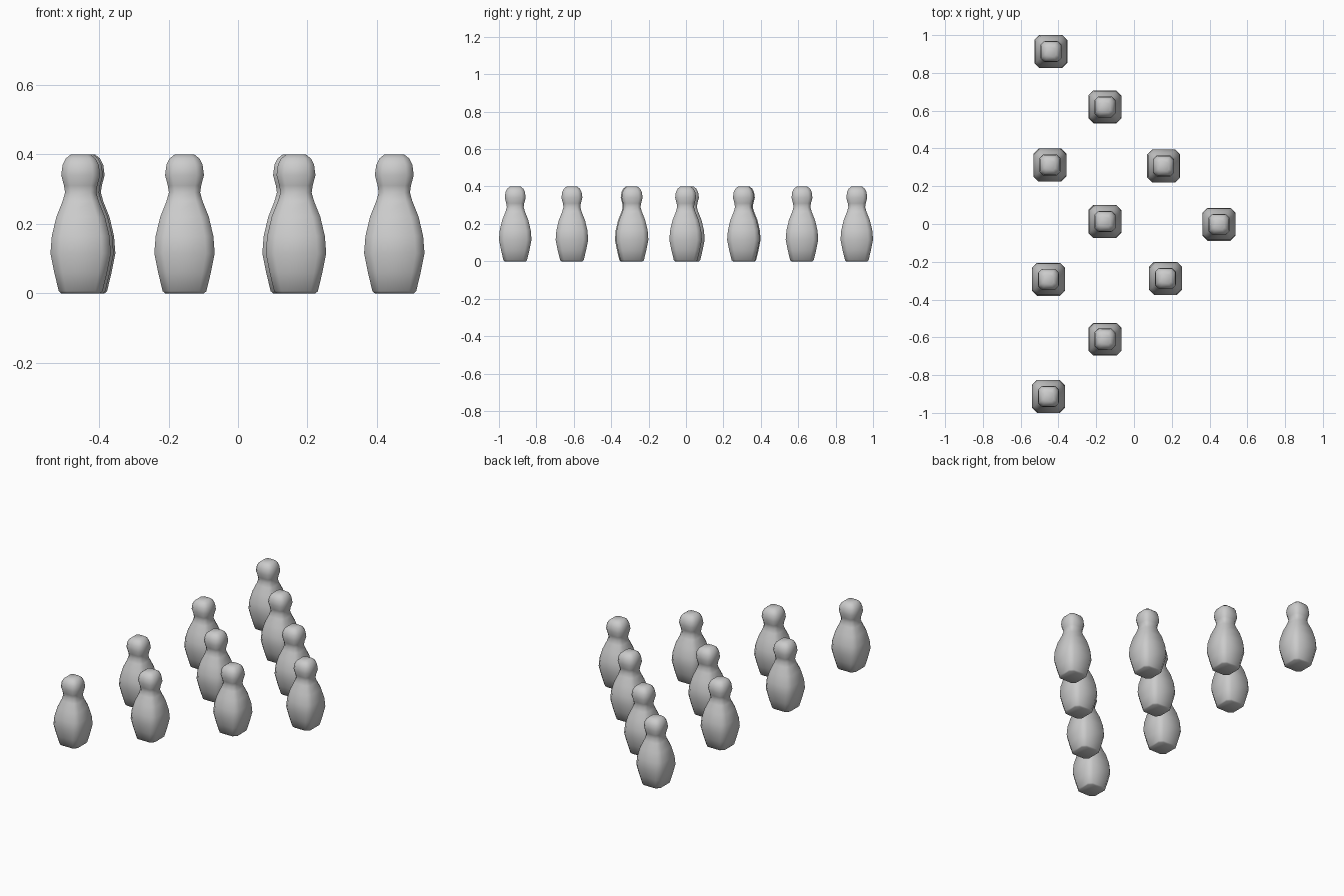
import bpy, bmesh, math

cube = bpy.data.objects.get("Cube")
if cube:
    bpy.data.objects.remove(cube)

# Pin profile: height, half width, flat half length of each side
PROFILE = [(0, 0.056, 0.036), (0.006, 0.063, 0.042), (0.06, 0.076, 0.052),
           (0.115, 0.087, 0.061), (0.165, 0.083, 0.058), (0.22, 0.07, 0.047),
           (0.265, 0.052, 0.033), (0.29, 0.045, 0.028), (0.31, 0.048, 0.030),
           (0.34, 0.056, 0.035), (0.37, 0.052, 0.032), (0.388, 0.043, 0.026),
           (0.4, 0.028, 0.016)]

# Standing spots, row by row from the back row to the head pin
SPOTS = [(-0.44, 0.913), (-0.445, 0.312), (-0.453, -0.293), (-0.453, -0.913),
         (-0.154, 0.62), (-0.154, 0.013), (-0.154, -0.61),
         (0.157, 0.307), (0.167, -0.288), (0.45, -0.002)]


def ring(bm, z, half, flat):
    """Square with cut corners, as eight vertices."""
    verts = []
    for quarter in range(4):
        c, s = round(math.cos(quarter * math.pi / 2)), round(math.sin(quarter * math.pi / 2))
        for t in (-flat, flat):
            verts.append(bm.verts.new((c * half - s * t, s * half + c * t, z)))
    return verts


def pin_mesh():
    bm = bmesh.new()
    rings = [ring(bm, *row) for row in PROFILE]
    for low, high in zip(rings, rings[1:]):
        for i in range(len(low)):
            j = (i + 1) % len(low)
            bm.faces.new((low[i], low[j], high[j], high[i]))
    bm.faces.new(rings[0][::-1])
    bm.faces.new(rings[-1])
    mesh = bpy.data.meshes.new("pin")
    bm.to_mesh(mesh)
    bm.free()
    return mesh


# Ten pins sharing one mesh
mesh = pin_mesh()
pins = []
for number, (x, y) in enumerate(SPOTS, 1):
    pin = bpy.data.objects.new(f"pin_{number}", mesh)
    pin.location = (x, y, 0)
    bpy.context.collection.objects.link(pin)
    pins.append(pin)

# Smooth body with a crisp rim around the base
bpy.ops.object.select_all(action='DESELECT')
pins[0].select_set(True)
bpy.context.view_layer.objects.active = pins[0]
bpy.ops.object.shade_smooth_by_angle(angle=math.radians(46))
